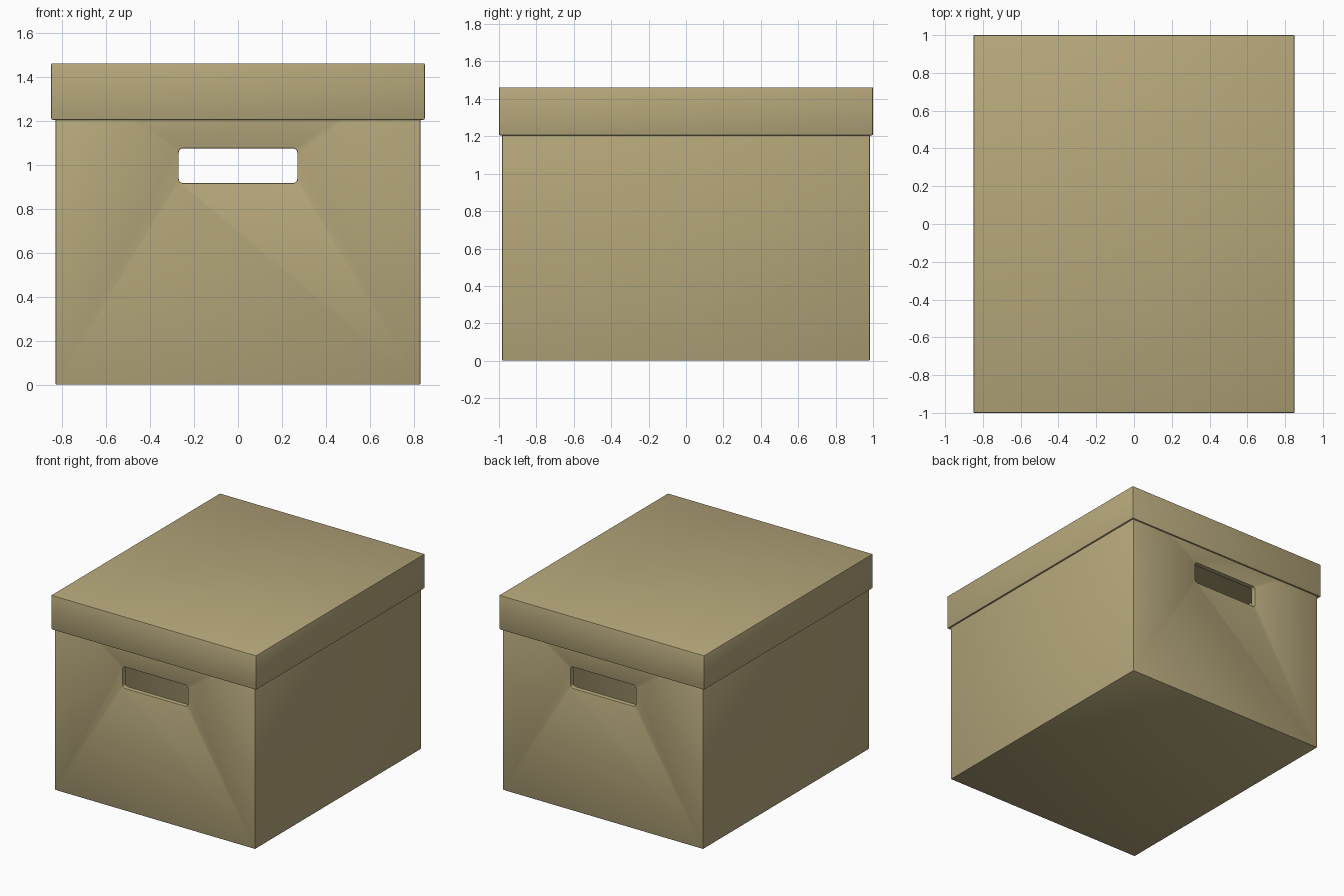
import bpy, bmesh

if "Cube" in bpy.data.objects:
    bpy.data.objects.remove(bpy.data.objects["Cube"])

card = bpy.data.materials.new("cardboard")
card.diffuse_color = (0.47, 0.39, 0.20, 1)
card.use_nodes = True
card.node_tree.nodes["Principled BSDF"].inputs["Base Color"].default_value = card.diffuse_color


def block(name, half_x, half_y, z0, z1, edit=None):
    """Box between two heights, with an optional bmesh edit."""
    bm = bmesh.new()
    bmesh.ops.create_cube(bm, size=2)
    for v in bm.verts:
        v.co = (v.co.x * half_x, v.co.y * half_y, z1 if v.co.z > 0 else z0)
    if edit:
        edit(bm)
    mesh = bpy.data.meshes.new(name)
    bm.to_mesh(mesh)
    bm.free()
    ob = bpy.data.objects.new(name, mesh)
    bpy.context.collection.objects.link(ob)
    return ob


def open_side(sign):
    """Remove the top (+1) or bottom (-1) face."""
    def edit(bm):
        bm.normal_update()
        faces = [f for f in bm.faces if f.normal.z * sign > 0.5]
        bmesh.ops.delete(bm, geom=faces, context='FACES')
    return edit


def round_slot(bm):
    edges = [e for e in bm.edges if abs(e.verts[0].co.y - e.verts[1].co.y) > 0.1]
    bmesh.ops.bevel(bm, geom=edges, offset=0.02, segments=4, profile=0.5, affect='EDGES')


def shell(name, half_x, half_y, z0, z1, sign, thickness, cutter=None):
    """Hollow cardboard tray with softened edges."""
    ob = block(name, half_x, half_y, z0, z1, open_side(sign))
    ob.data.materials.append(card)
    solid = ob.modifiers.new("thickness", 'SOLIDIFY')
    solid.thickness = thickness
    solid.offset = -1
    solid.use_even_offset = True
    if cutter:
        cut = ob.modifiers.new("handles", 'BOOLEAN')
        cut.object = cutter
        cut.operation = 'DIFFERENCE'
        cut.solver = 'EXACT'
    bevel = ob.modifiers.new("soft_edges", 'BEVEL')
    bevel.width = 0.006
    bevel.segments = 2
    bevel.limit_method = 'ANGLE'
    bevel.angle_limit = 0.8
    bpy.ops.object.select_all(action='DESELECT')
    ob.select_set(True)
    bpy.context.view_layer.objects.active = ob
    for m in list(ob.modifiers):
        bpy.ops.object.modifier_apply(modifier=m.name)
    bpy.ops.object.shade_smooth_by_angle(angle=0.6)
    return ob


# handle slots cut through front and back walls
slot = block("handle_cutter", 0.27, 1.3, 0.917, 1.075, round_slot)
slot.hide_render = True

# box open at the top, lid open at the bottom
shell("box_body", 0.83, 0.983, 0.0, 1.44, 1, 0.04, slot)
shell("box_lid", 0.85, 1.0, 1.205, 1.462, -1, 0.016)

bpy.data.objects.remove(slot)
